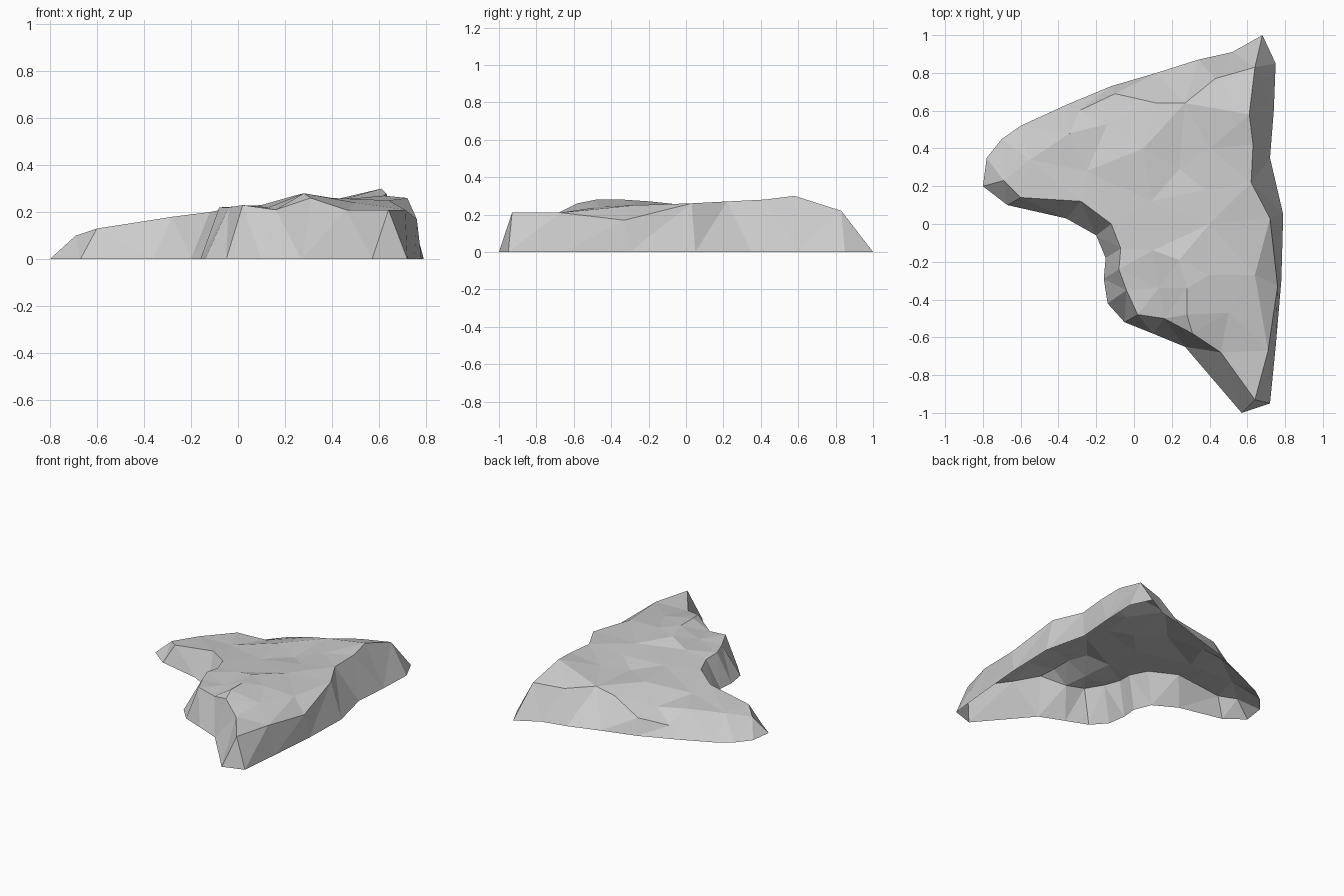
import bpy
from mathutils import Vector
from mathutils.geometry import delaunay_2d_cdt

# Remove the default cube only
default_cube = bpy.data.objects.get("Cube")
if default_cube:
    bpy.data.objects.remove(default_cube, do_unlink=True)


def make_material(name, colour):
    """One flat colour, visible in the viewport and in a render."""
    material = bpy.data.materials.new(name)
    material.use_nodes = True
    material.diffuse_color = colour
    shader = material.node_tree.nodes["Principled BSDF"]
    shader.inputs["Base Color"].default_value = colour
    shader.inputs["Roughness"].default_value = 0.9
    return material


# Ground outline of the rock, in hundredths of a unit
footprint = [
    (68, 100), (75, 85), (74, 60), (72, 35), (79, 5), (78, -30), (75, -65),
    (72, -95), (57, -100), (27, -65), (10, -58), (-5, -52), (-14, -42),
    (-16, -29), (-15, -18), (-20, -6), (-36, 3), (-67, 10), (-80, 20),
    (-78, 35), (-70, 45), (-60, 52), (-36, 63), (-12, 73), (12, 80),
    (34, 87), (52, 91),
]

# Cliff edge running along the steep sides: x, y and height
cliff_edge = [
    (43, 77, 21), (64, 83, 22), (61, 58, 30), (63, 42, 28), (62, 22, 27),
    (72, 3, 26), (76, -33, 17), (71, -67, 21), (64, -93, 21), (46, -68, 21),
    (31, -58, 26), (16, -50, 21), (2, -48, 23), (-4, -35, 22), (-8, -24, 22),
    (-7, -13, 21), (-12, 0, 20), (-28, 12, 18), (-60, 14, 13), (-69, 23, 10),
]

# Creases across the upper face
summit_ridge = [(24, -19, 27), (28, -34, 28), (28, -48, 28), (31, -58, 26)]
east_crease = [(72, 3, 26), (64, -27, 25), (71, -67, 21)]
back_crease = [(-29, 60, 7), (-10, 69, 11)]
upper_crease = [(-34, 48, 16), (-14, 53, 14)]

# Loose bumps and hollows between the creases
bumps = [
    (5, 40, 22), (-25, 28, 17), (24, 29, 21), (38, 18, 24), (12, 64, 19),
    (27, 64, 22), (40, 40, 24), (9, 12, 22), (40, 0, 25), (13, -34, 22),
    (10, -14, 23), (40, -27, 26), (50, -47, 24), (-55, 34, 13),
]

# Gather the shared points and the edges that must be kept
points = {}


def point_index(x, y, z=0):
    """Register a point once and return its number."""
    key = (x, y)
    if key not in points:
        points[key] = (len(points), z)
    return points[key][0]


outline = [point_index(*p) for p in footprint]
creases = []
for line in (cliff_edge, summit_ridge, east_crease, back_crease, upper_crease):
    path = [point_index(*p) for p in line]
    creases += list(zip(path, path[1:]))
for bump in bumps:
    point_index(*bump)

# Stretch a faceted skin over the points, bounded by the footprint
flat = [Vector(key) / 100 for key in points]
heights = [z / 100 for _, z in points.values()]
loop = list(zip(outline, outline[1:] + outline[:1]))
skin = delaunay_2d_cdt(flat, loop + creases, [outline[::-1]], 1, 1e-5)
verts, faces, sources = skin[0], skin[2], skin[3]
corners = []
for co, source in zip(verts, sources):
    height = heights[source[0]] if source else 0
    corners.append((co.x, co.y, height))

mesh = bpy.data.meshes.new("rock_slab")
mesh.from_pydata(corners, [], [list(face) for face in faces])
mesh.validate()

# Keep every facet flat and facing up and outwards
for polygon in mesh.polygons:
    polygon.use_smooth = False
    if polygon.normal.z < 0:
        polygon.flip()
mesh.update()

mesh.materials.append(make_material("pale grey stone", (0.6, 0.6, 0.6, 1)))
rock = bpy.data.objects.new("rock_slab", mesh)
bpy.context.collection.objects.link(rock)
